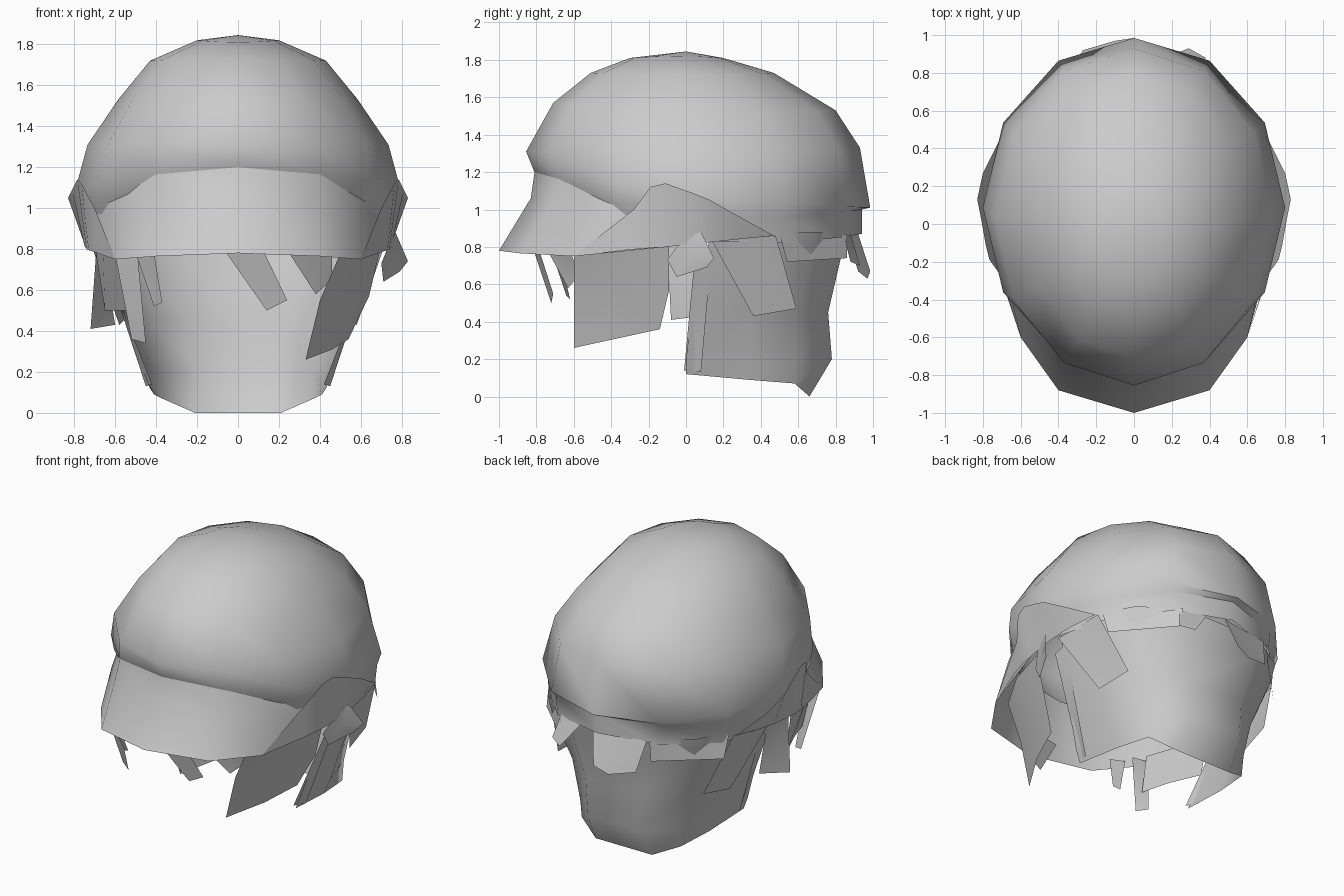
import bpy, bmesh
from math import sin, cos, pi, radians


def make(name, verts, faces, angle=50):
    me = bpy.data.meshes.new(name)
    me.from_pydata(verts, [], faces)
    bm = bmesh.new()
    bm.from_mesh(me)
    bmesh.ops.remove_doubles(bm, verts=bm.verts, dist=0.0005)
    bmesh.ops.recalc_face_normals(bm, faces=bm.faces)
    bm.to_mesh(me)
    bm.free()
    for p in me.polygons:
        p.use_smooth = True
    me.set_sharp_from_angle(angle=radians(angle))
    ob = bpy.data.objects.new(name, me)
    bpy.context.scene.collection.objects.link(ob)
    return ob


def loft(name, rows, closed=False, angle=50):
    n = len(rows[0])
    verts = [p for r in rows for p in r]
    faces = []
    for i in range(len(rows) - 1):
        for j in range(n if closed else n - 1):
            k = (j + 1) % n
            faces.append((i * n + j, i * n + k, (i + 1) * n + k, (i + 1) * n + j))
    return make(name, verts, faces, angle)


def both_sides(half):
    """Mirror a row whose first point may lie on the centre line."""
    left = [(-x, y, z) for x, y, z in reversed(half) if x > 0]
    return left + list(half)


def flip(pts):
    return [(-x, y, z) for x, y, z in pts]


# Cap crown: tilted 12-sided rings
def ring(yf, zf, yb, zb, w, zs):
    out = []
    for i in range(12):
        a = i * pi / 6
        t = -cos(a)
        lin = (zb - zf) / 2
        quad = (zf + zb) / 2 - zs
        out.append((w * sin(a), (yf + yb) / 2 + (yb - yf) / 2 * t,
                    zs + lin * t + quad * t * t))
    return out


crown_rings = [
    (0, 1.845, 0, 1.845, 0.0, 1.845),
    (-0.30, 1.81, 0.20, 1.81, 0.20, 1.82),
    (-0.51, 1.73, 0.47, 1.73, 0.43, 1.72),
    (-0.71, 1.57, 0.80, 1.53, 0.585, 1.53),
    (-0.855, 1.31, 0.93, 1.33, 0.735, 1.31),
    (-0.81, 1.20, 0.985, 1.01, 0.80, 1.07),
    (-0.78, 1.14, 0.94, 1.00, 0.785, 0.97),
    (-0.70, 1.02, 0.94, 0.87, 0.75, 0.83),
]
loft("cap_crown", [ring(*r) for r in crown_rings], closed=True, angle=60)

# Visor, its ends tucked under the crown and flaps
visor = [
    [(0, -0.81, 1.20), (0.40, -0.685, 1.165), (0.62, -0.36, 1.10), (0.70, -0.15, 1.03)],
    [(0, -0.83, 1.06), (0.41, -0.73, 1.02), (0.64, -0.43, 0.95), (0.74, -0.15, 0.90)],
    [(0, -1.0, 0.78), (0.40, -0.88, 0.765), (0.60, -0.60, 0.75), (0.74, -0.10, 0.80)],
]
loft("visor", [both_sides(r) for r in visor], angle=60)

# Side flaps
flap_top = [(0.60, -0.60, 0.75), (0.70, -0.28, 1.0), (0.765, -0.19, 1.12), (0.785, -0.11, 1.14),
            (0.81, 0.03, 1.09), (0.83, 0.13, 1.05), (0.80, 0.27, 0.97), (0.70, 0.47, 0.86)]
flap_low = [(0.60, -0.60, 0.75), (0.70, -0.30, 0.785), (0.73, -0.18, 0.795), (0.74, -0.10, 0.80),
            (0.75, 0.03, 0.815), (0.75, 0.13, 0.825), (0.74, 0.27, 0.84), (0.70, 0.47, 0.86)]
loft("flap_right", [flap_top, flap_low])
loft("flap_left", [flip(flap_top), flip(flap_low)])

# Back hair: U-shaped sheet under the cap
hair_rows = []
for z, w, yf, yb in [(0.88, 0.69, 0.13, 0.85), (0.75, 0.66, 0.11, 0.83),
                     (0.45, 0.54, 0.03, 0.76), (0.20, 0.46, 0.0, 0.78)]:
    hair_rows.append(both_sides([(w * k, yf + (yb - yf) * t, z)
                                 for k, t in [(0.4, 1), (0.8, 0.77), (1, 0.42), (1, 0)]]))
hair_rows.append(both_sides([(0.21, 0.66, 0.0), (0.37, 0.58, 0.07),
                             (0.41, 0.33, 0.09), (0.43, 0.0, 0.12)]))
loft("back_hair", hair_rows, angle=60)


# Loose locks: flat cards hanging from the rim
def lock(name, *pts, mirror=False):
    c = [sum(p[i] for p in pts) / len(pts) for i in range(3)]
    n = len(pts)
    fan = [(i, (i + 1) % n, n) for i in range(n)]
    make(name, [*pts, c], fan)
    if mirror:
        make(name + "_left", flip([*pts, c]), fan)


loft("cheek_hair_right", [
    [(0.50, -0.60, 0.78), (0.64, -0.35, 0.80), (0.70, -0.09, 0.82)],
    [(0.40, -0.60, 0.55), (0.54, -0.35, 0.57), (0.64, -0.09, 0.57)],
    [(0.33, -0.60, 0.26), (0.46, -0.37, 0.31), (0.54, -0.14, 0.36)]])
loft("cheek_hair_left", [
    [(-0.56, -0.55, 0.78), (-0.66, -0.35, 0.80), (-0.70, -0.12, 0.82)],
    [(-0.50, -0.52, 0.49), (-0.56, -0.35, 0.50), (-0.65, -0.14, 0.50)]])

lock("fringe_centre", (-0.07, -0.82, 0.80), (0.12, -0.79, 0.80), (0.24, -0.71, 0.55), (0.14, -0.72, 0.50))
lock("fringe_right", (0.25, -0.74, 0.78), (0.46, -0.62, 0.78), (0.46, -0.57, 0.65), (0.38, -0.63, 0.58))
lock("fringe_left", (-0.50, -0.68, 0.78), (-0.41, -0.72, 0.78), (-0.37, -0.64, 0.54), (-0.41, -0.62, 0.52))
lock("temple_lock_left", (-0.60, -0.58, 0.77), (-0.49, -0.60, 0.77), (-0.45, -0.52, 0.34), (-0.52, -0.48, 0.36))
lock("ear_lock_right", (0.70, -0.10, 0.73), (0.74, -0.03, 0.83), (0.77, 0.08, 0.88),
     (0.83, 0.15, 0.74), (0.79, 0.11, 0.69), (0.71, -0.05, 0.64))
lock("ear_lock_left", (-0.69, -0.10, 0.82), (-0.67, 0.08, 0.84), (-0.60, 0.08, 0.43), (-0.72, -0.08, 0.41))
lock("side_lock", (0.72, 0.14, 0.83), (0.69, 0.48, 0.86), (0.54, 0.59, 0.47), (0.58, 0.36, 0.43), mirror=True)
lock("front_side_lock", (0.67, 0.05, 0.78), (0.67, 0.14, 0.80), (0.45, 0.08, 0.13), (0.42, -0.01, 0.14), mirror=True)
lock("nape_lock_side", (0.67, 0.50, 0.87), (0.33, 0.86, 0.87), (0.34, 0.86, 0.74), (0.66, 0.54, 0.72), mirror=True)
lock("nape_lock_centre", (-0.31, 0.86, 0.87), (0.05, 0.92, 0.87), (0.0, 0.985, 0.67), (-0.10, 0.97, 0.63), (-0.27, 0.92, 0.67))
lock("nape_lock_right", (0.16, 0.88, 0.87), (0.34, 0.84, 0.87), (0.38, 0.88, 0.72), (0.29, 0.93, 0.70))
